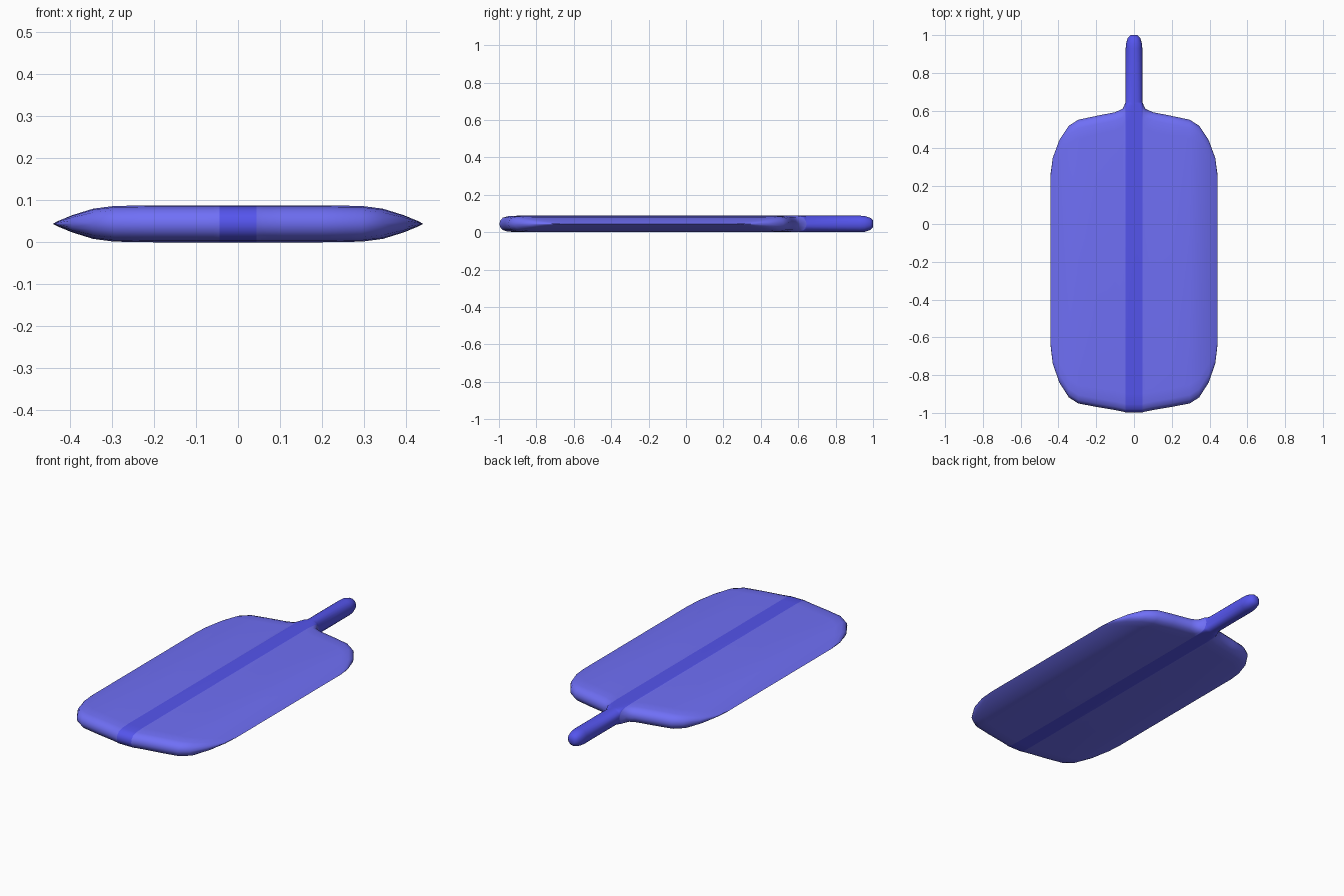
import bpy, bmesh, math

if "Cube" in bpy.data.objects:
    bpy.data.objects.remove(bpy.data.objects["Cube"])

MID, T, W = 0.044, 0.044, 0.044   # mid height, half thickness, half strip width


def finish(name, bm, color):
    bmesh.ops.remove_doubles(bm, verts=bm.verts, dist=1e-5)
    bmesh.ops.dissolve_degenerate(bm, edges=bm.edges, dist=1e-5)
    bmesh.ops.recalc_face_normals(bm, faces=bm.faces)
    me = bpy.data.meshes.new(name)
    bm.to_mesh(me)
    bm.free()
    ob = bpy.data.objects.new(name, me)
    bpy.context.collection.objects.link(ob)
    mat = bpy.data.materials.new(name)
    mat.diffuse_color = color
    mat.use_nodes = True
    mat.node_tree.nodes["Principled BSDF"].inputs["Base Color"].default_value = mat.diffuse_color
    me.materials.append(mat)
    bpy.ops.object.select_all(action='DESELECT')
    ob.select_set(True)
    bpy.context.view_layer.objects.active = ob
    bpy.ops.object.shade_smooth_by_angle(angle=math.radians(60))


def skin(bm, rows):
    for a, b in zip(rows, rows[1:]):
        for i in range(len(a) - 1):
            bm.faces.new((a[i], a[i + 1], b[i + 1], b[i]))


# rounded end of every lengthwise profile: (inset along y, thickness factor)
rounding = [(0, 0), (0.005, 0.4), (0.018, 0.75), (0.045, 0.93), (0.10, 1)]


def profile(yf, yb):
    return [(yf + d, k) for d, k in rounding] + [(yb - d, k) for d, k in reversed(rounding)]


# Blade halves: columns of (x, front y, back y, half thickness)
columns = [(W, -0.998, 0.645, T), (0.06, -0.993, 0.61, T), (0.10, -0.985, 0.592, T),
           (0.20, -0.968, 0.572, T), (0.295, -0.95, 0.552, 0.0425), (0.345, -0.918, 0.52, 0.036),
           (0.395, -0.84, 0.445, 0.0205), (0.43, -0.74, 0.35, 0.006), (0.441, -0.65, 0.27, 0.0)]

bm = bmesh.new()
for side in (-1, 1):
    for up in (-1, 1):
        skin(bm, [[bm.verts.new((side * x, y, MID + up * t * k)) for y, k in profile(yf, yb)]
                  for x, yf, yb, t in columns])
finish("blade", bm, (0.16, 0.16, 0.92, 1))

# Centre strip sharing the blade's edge, turning into the round handle:
# (y, scale, edge height, crown height)
prof = profile(*columns[0][1:3])
half = len(rounding)
stations = [(y, 1, k, k) for y, k in prof[:half]] + [(y, 1, k, 1) for y, k in prof[half:]]
stations += [(0.93, 1, 0, 1), (0.955, 0.96, 0, 1), (0.985, 0.75, 0, 1), (1.0, 0.42, 0, 1), (1.0, 0, 0, 1)]
N = 12
bm = bmesh.new()
for up in (-1, 1):
    rows = []
    for y, s, edge, crown in stations:
        row = []
        for i in range(N + 1):
            c = math.cos(math.pi * i / N)
            arc = max(0, 1 - abs(c) ** 2.2) ** (1 / 2.2)
            row.append(bm.verts.new((W * s * c, y, MID + up * T * s * (edge + (crown - edge) * arc))))
        rows.append(row)
    skin(bm, rows)
finish("spine_and_handle", bm, (0.09, 0.09, 0.85, 1))
